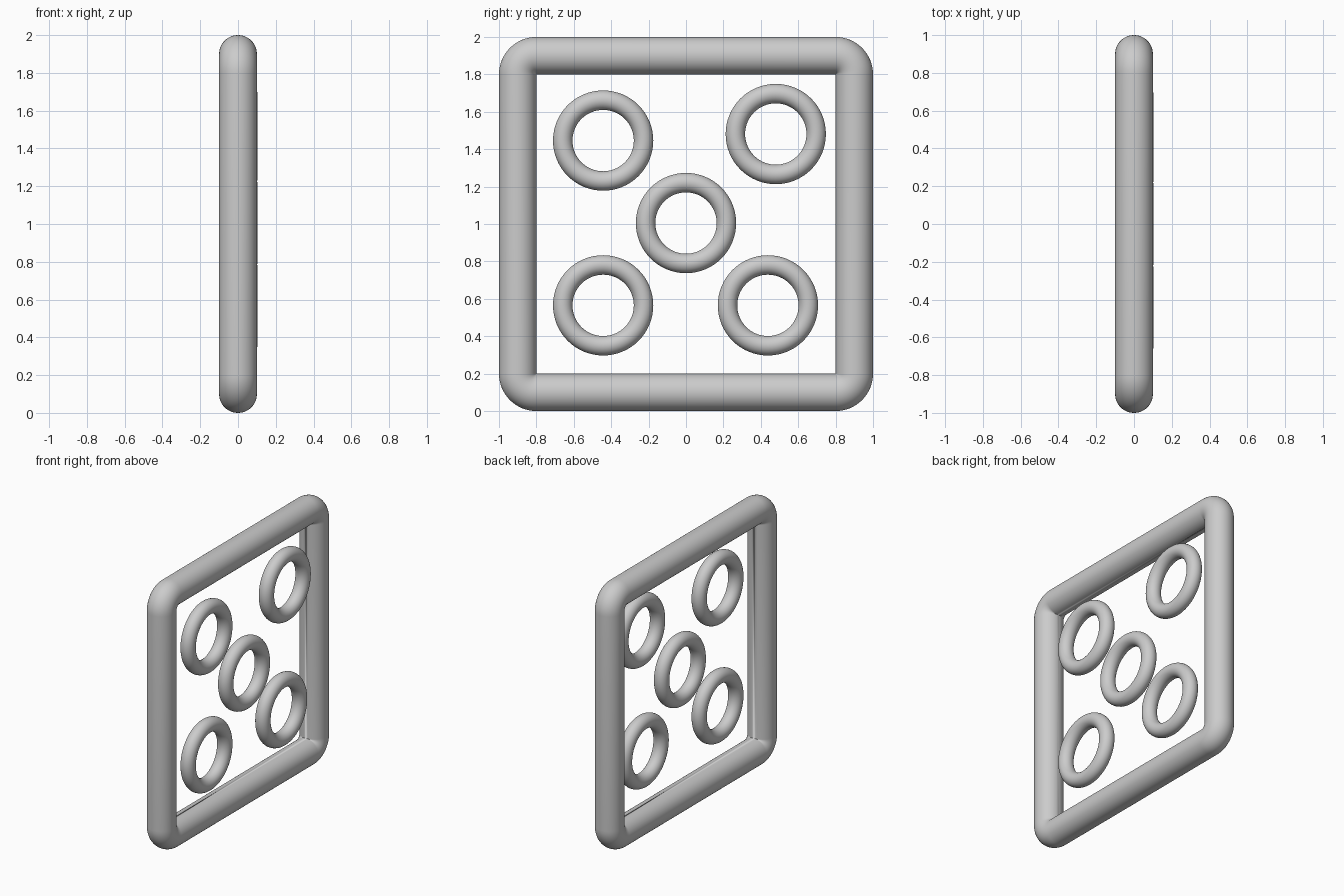
import bpy, bmesh
from math import sin, cos, pi

if "Cube" in bpy.data.objects:
    bpy.data.objects.remove(bpy.data.objects["Cube"])


def finish(bm, name):
    bmesh.ops.remove_doubles(bm, verts=bm.verts, dist=0.0001)
    bmesh.ops.recalc_face_normals(bm, faces=bm.faces)
    mesh = bpy.data.meshes.new(name)
    bm.to_mesh(mesh)
    bm.free()
    obj = bpy.data.objects.new(name, mesh)
    bpy.context.collection.objects.link(obj)
    bpy.ops.object.select_all(action='DESELECT')
    obj.select_set(True)
    bpy.context.view_layer.objects.active = obj
    bpy.ops.object.shade_smooth_by_angle(angle=pi / 4)
    return obj


def sweep(name, stations, tube, sides):
    """Closed round tube; each station is (pivot y, pivot z, radius, angle)."""
    bm = bmesh.new()
    loops = []
    for y, z, major, a in stations:
        loop = []
        for i in range(sides):
            t = 2 * pi * i / sides
            r = major + tube * cos(t)
            loop.append(bm.verts.new((tube * sin(t), y + r * cos(a), z + r * sin(a))))
        loops.append(loop)
    for k, a in enumerate(loops):
        b = loops[(k + 1) % len(loops)]
        for i in range(sides):
            j = (i + 1) % sides
            bm.faces.new((a[i], a[j], b[j], b[i]))
    return finish(bm, name)


# Square tube frame: four straight bars joined by tight rounded corners
steps = 16
corners = [(0.8, 1.8), (-0.8, 1.8), (-0.8, 0.2), (0.8, 0.2)]
path = [(y, z, 0.1, (q + s / steps) * pi / 2)
        for q, (y, z) in enumerate(corners) for s in range(steps + 1)]
sweep("frame", path, 0.1, 48)

# Five rings set toward the +x side of the frame
rings = {
    "ring_centre": (0.0, 1.005),
    "ring_upper_left": (-0.443, 1.446),
    "ring_upper_right": (0.48, 1.481),
    "ring_lower_left": (-0.443, 0.565),
    "ring_lower_right": (0.438, 0.565),
}
for name, (y, z) in rings.items():
    circle = [(0, 0, 0.216, 2 * pi * k / 64) for k in range(64)]
    ring = sweep(name, circle, 0.052, 32)
    ring.location = (0.05, y, z)
